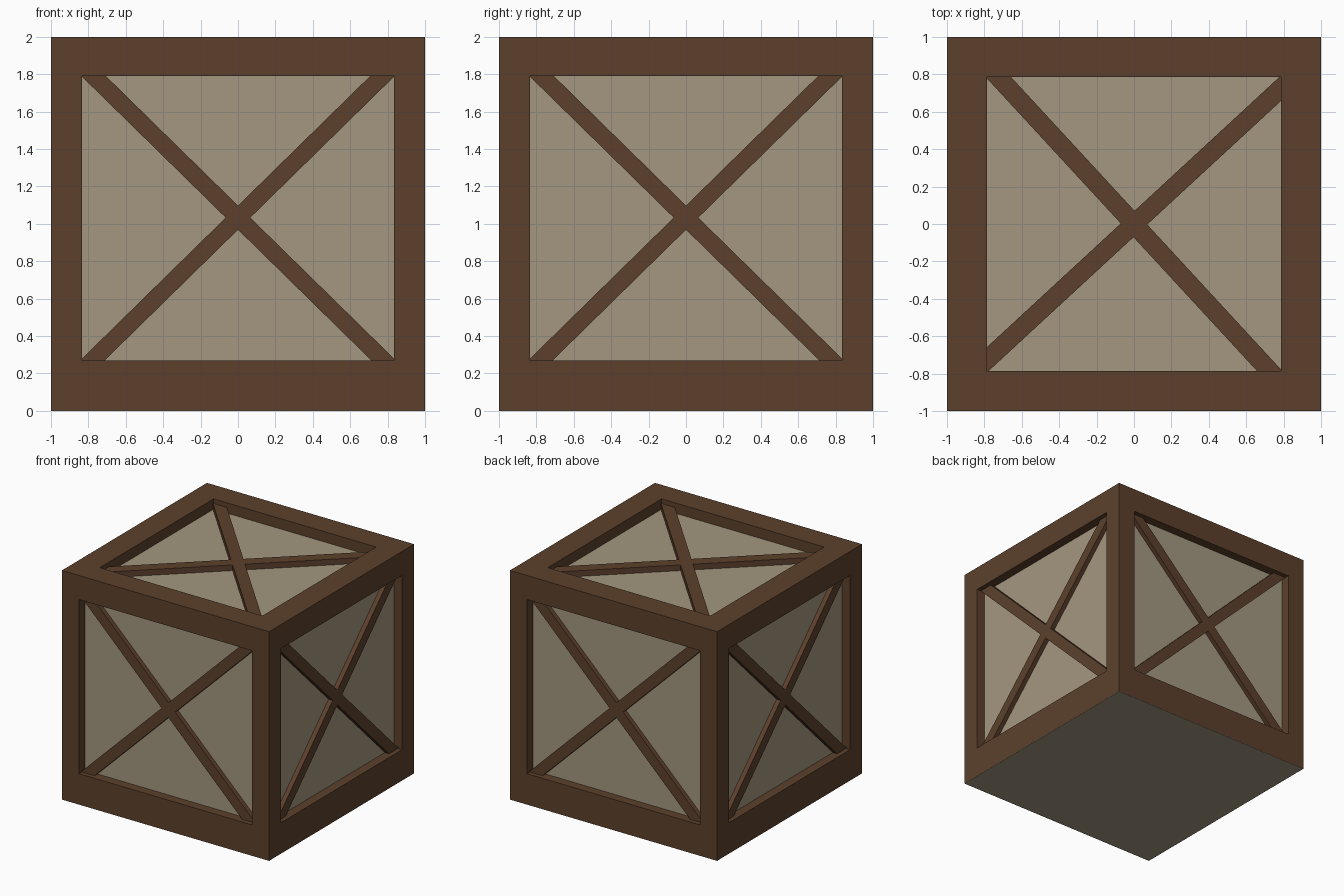
import bpy
import math
from mathutils import Matrix, Vector

if "Cube" in bpy.data.objects:
    bpy.data.objects.remove(bpy.data.objects["Cube"])


def material(name, rgb):
    m = bpy.data.materials.new(name)
    m.diffuse_color = (*rgb, 1)
    m.use_nodes = True
    m.node_tree.nodes["Principled BSDF"].inputs["Base Color"].default_value = m.diffuse_color
    return m


WOOD = material("dark_wood", (0.107, 0.051, 0.025))
PANEL = material("pale_panel", (0.37, 0.31, 0.215))


def box(name, lo, hi, mat, matrix=Matrix()):
    """Axis-aligned box between two corners, then placed by matrix."""
    lo, hi = Vector(lo), Vector(hi)
    bpy.ops.mesh.primitive_cube_add(size=1)
    ob = bpy.context.object
    ob.name = name
    size = hi - lo
    ob.data.transform(matrix @ Matrix.Translation((lo + hi) / 2)
                      @ Matrix.Diagonal((*size, 1)))
    ob.data.materials.append(mat)
    return ob


SIDE = 0.835               # half width of the side openings
TOP = 0.785                # half width of the top opening
Z0, Z1 = 0.27, 1.79        # height range of the side openings
DEPTH, TOP_DEPTH = 0.08, 0.09
BAR_IN = 0.04              # how far the braces sit below the frame face

# inner panels and flat base
c = 1 - DEPTH
box("inner_panels", (-c, -c, 0.1), (c, c, 2 - TOP_DEPTH), PANEL)
box("base_panel", (-1, -1, 0), (1, 1, 0.003), PANEL)

# corner posts
for i, (sx, sy) in enumerate([(-1, -1), (1, -1), (1, 1), (-1, 1)]):
    xs, ys = sorted((sx * SIDE, sx)), sorted((sy * SIDE, sy))
    box(f"corner_post_{i + 1}", (xs[0], ys[0], Z0), (xs[1], ys[1], Z1), WOOD)

# bottom and top rails
for level, inner, z0, z1 in (("bottom", SIDE, 0.003, Z0), ("top", TOP, Z1, 2)):
    for s, a, b in ((-1, "front", "left"), (1, "back", "right")):
        lo, hi = sorted((s * inner, s))
        box(f"{level}_rail_{a}", (-1, lo, z0), (1, hi, z1), WOOD)
        box(f"{level}_rail_{b}", (lo, -inner, z0), (hi, inner, z1), WOOD)


def brace(name, face, angle, half_len, half_wid, thick):
    """Diagonal bar lying in the local xy plane of a face, outward is +z."""
    box(name, (-half_len, -half_wid, -thick), (half_len, half_wid, -BAR_IN),
        WOOD, face @ Matrix.Rotation(angle, 4, 'Z'))


# crossed braces on the four sides
for k, side in enumerate(("front", "right", "back", "left")):
    face = (Matrix.Rotation(k * math.pi / 2, 4, 'Z')
            @ Matrix.Translation((0, -1, 1.033))
            @ Matrix.Rotation(math.pi / 2, 4, 'X'))
    for n, s in enumerate((1, -1)):
        brace(f"{side}_brace_{n + 1}", face, s * math.atan2(0.76, 0.775),
              1.2, 0.046, DEPTH + 0.02)

# crossed braces on the top
top = Matrix.Translation((0, 0, 2))
brace("top_brace_1", top, math.atan2(0.725, 0.785), 1.17, 0.05, TOP_DEPTH + 0.02)
brace("top_brace_2", top, math.atan2(-0.78, 0.72), 1.17, 0.05, TOP_DEPTH + 0.02)
